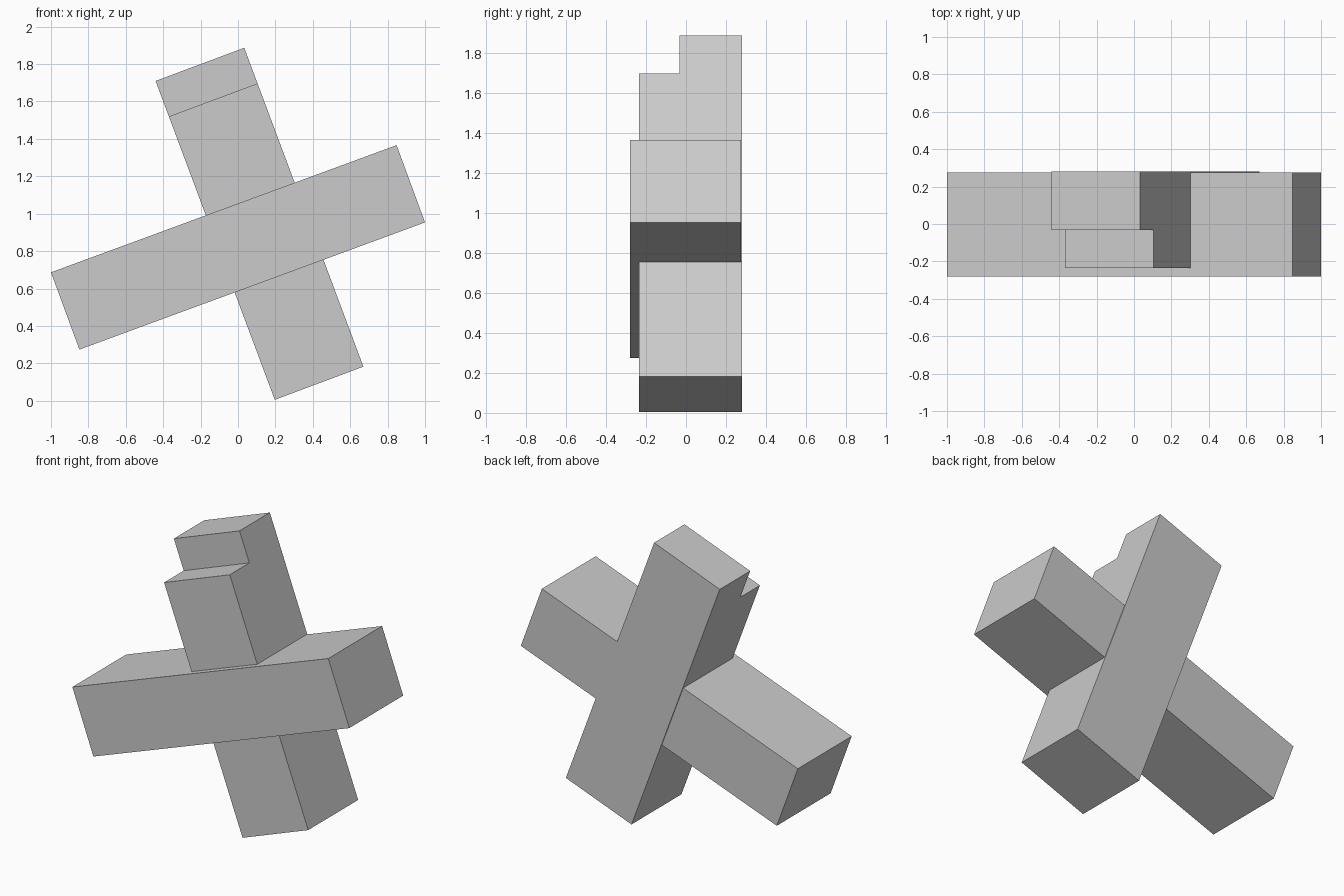
import bpy, bmesh
from math import radians
from mathutils import Matrix, Vector

cube = bpy.data.objects.get("Cube")
if cube:
    bpy.data.objects.remove(cube, do_unlink=True)

grey = bpy.data.materials.new("plain grey")
grey.use_nodes = True
colour = (0.6, 0.6, 0.6, 1)
grey.diffuse_color = colour
grey.node_tree.nodes["Principled BSDF"].inputs["Base Color"].default_value = colour


def prism(name, profile, width, centre, tilt):
    """Extrude a y-z profile along x, then lean it around y."""
    bm = bmesh.new()
    face = bm.faces.new([bm.verts.new((-width / 2, y, z)) for y, z in profile])
    side = bmesh.ops.extrude_face_region(bm, geom=[face])["geom"]
    moved = [g for g in side if isinstance(g, bmesh.types.BMVert)]
    bmesh.ops.translate(bm, verts=moved, vec=Vector((width, 0, 0)))
    bmesh.ops.recalc_face_normals(bm, faces=bm.faces)
    mesh = bpy.data.meshes.new(name)
    bm.to_mesh(mesh)
    bm.free()
    mesh.materials.append(grey)
    obj = bpy.data.objects.new(name, mesh)
    obj.matrix_world = (Matrix.Translation((centre[0], 0, centre[1]))
                        @ Matrix.Rotation(radians(tilt), 4, 'Y'))
    bpy.context.collection.objects.link(obj)
    return obj


# Long crossbeam, rising towards +x
half = 0.22
prism("crossbeam", [(-0.28, -half), (0.275, -half), (0.275, half), (-0.28, half)],
      1.969, (0, 0.82), -20.2)

# Leaning post with a step cut from its front top edge
half, step = 0.91, 0.203
front, ledge, back = -0.234, -0.032, 0.281
prism("stepped_post",
      [(front, -half), (back, -half), (back, half), (ledge, half),
       (ledge, half - step), (front, half - step)],
      0.506, (0.115, 0.946), -20.5)
